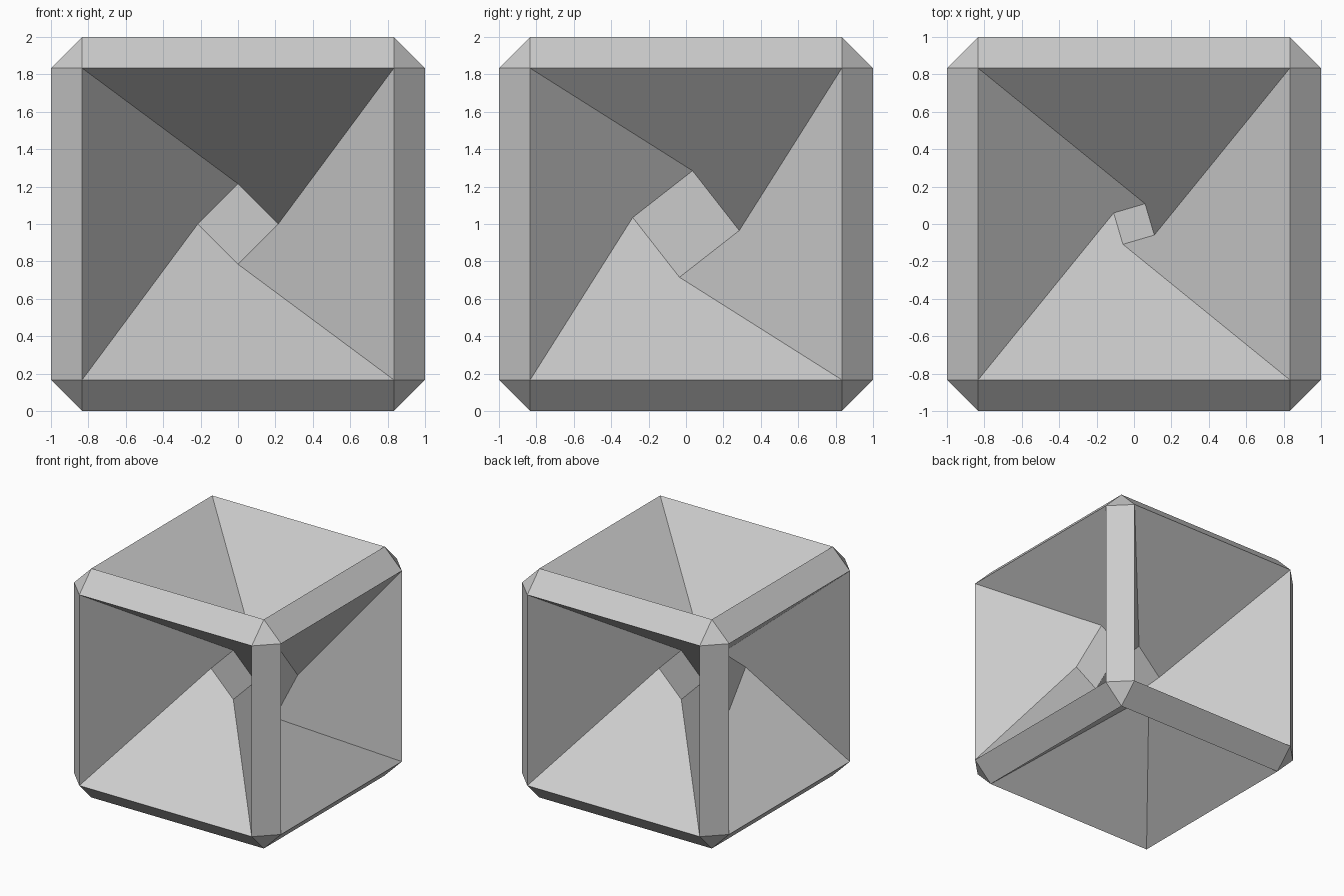
import bpy, bmesh
from math import radians
from mathutils import Matrix, Vector

if "Cube" in bpy.data.objects:
    bpy.data.objects.remove(bpy.data.objects["Cube"])

BEVEL = 0.167
# outward direction of face: (pit depth, floor scale, twist in degrees about the normal)
PITS = {
    (0, -1, 0): (0.935, 0.1825, -45),    # front
    (0, 1, 0): (0.935, 0.1825, -45),     # back
    (1, 0, 0): (0.623, 0.2436, -52),     # right
    (-1, 0, 0): (0.623, 0.2436, 52),     # left
    (0, 0, 1): (0.75, 0.105, -73.6),     # top
    (0, 0, -1): (0.75, 0.105, 73.6),     # bottom
}

bm = bmesh.new()

# chamfered cube
bmesh.ops.create_cube(bm, size=2)
bmesh.ops.bevel(bm, geom=bm.edges[:], offset=BEVEL, offset_type='OFFSET',
                segments=1, profile=0.5, affect='EDGES')
bm.normal_update()


def twisted_pit(face, depth, scale, twist):
    """Replace a face by four twisted walls and a small sunken floor."""
    n = face.normal.copy()
    c = face.calc_center_median()
    outer = list(face.verts)
    rot = Matrix.Rotation(radians(twist), 3, n)
    inner = [bm.verts.new(c - n * depth + rot @ ((v.co - c) * scale)) for v in outer]
    bm.faces.remove(face)
    for i in range(4):
        j = (i + 1) % 4
        bm.faces.new((outer[i], outer[j], inner[j], inner[i]))
    bm.faces.new(inner)


# pits in the six large faces
for face in [f for f in bm.faces if f.calc_area() > 2]:
    key = tuple(round(k) for k in face.normal)
    twisted_pit(face, *PITS[key])

bmesh.ops.translate(bm, verts=bm.verts, vec=Vector((0, 0, 1)))
mesh = bpy.data.meshes.new("twisted_pit_cube")
bm.to_mesh(mesh)
bm.free()
bpy.context.collection.objects.link(bpy.data.objects.new("twisted_pit_cube", mesh))
